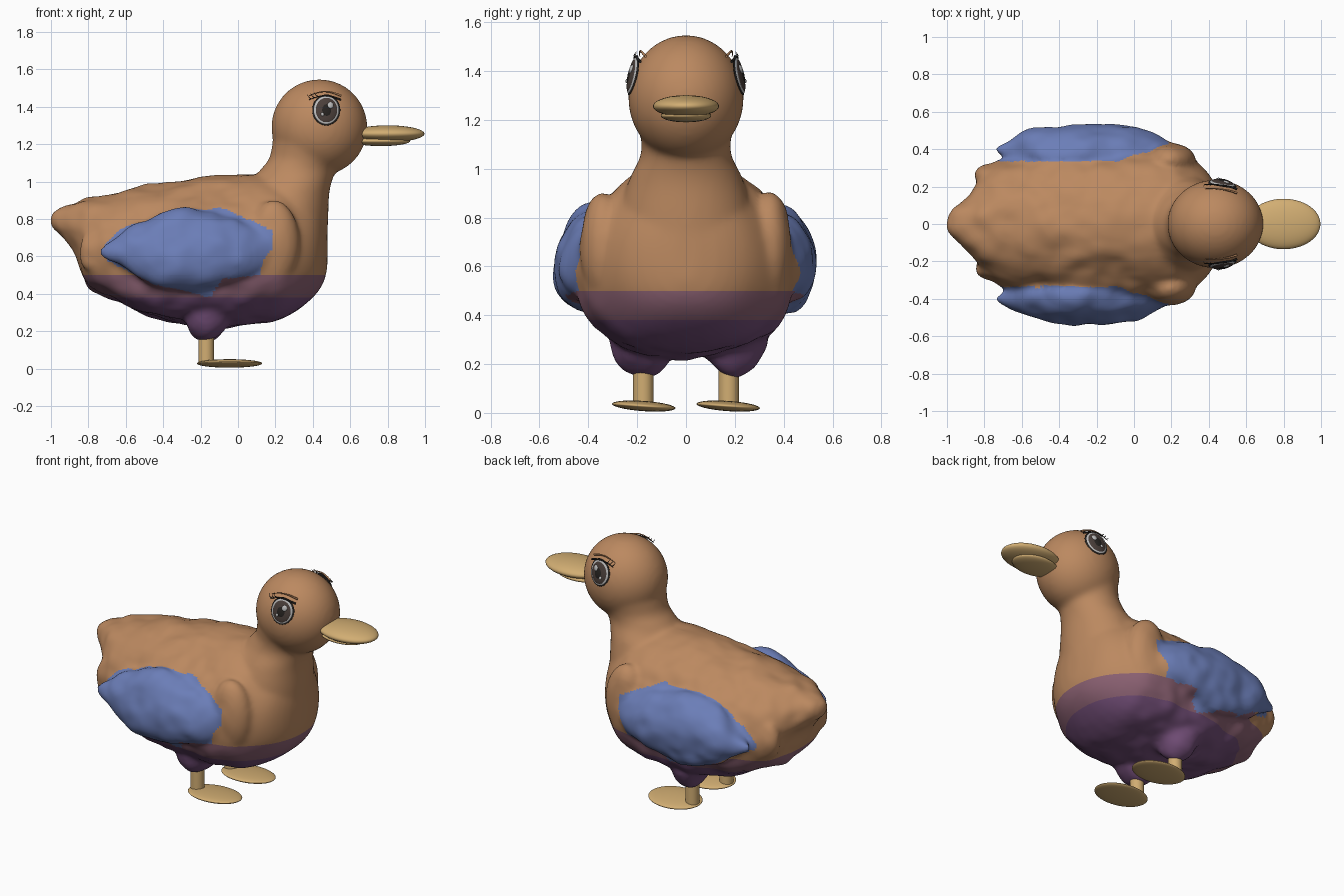
import bpy, bmesh, math
from mathutils import Vector, Matrix, noise

if "Cube" in bpy.data.objects:
    bpy.data.objects.remove(bpy.data.objects["Cube"])


def material(name, rgb):
    m = bpy.data.materials.new(name)
    m.use_nodes = True
    m.diffuse_color = (*rgb, 1)
    m.node_tree.nodes["Principled BSDF"].inputs["Base Color"].default_value = (*rgb, 1)
    return m


brown = material("warm brown", (0.5, 0.25, 0.117))
mauve = material("mauve", (0.26, 0.12, 0.17))
purple = material("dark purple", (0.17, 0.076, 0.187))
blue = material("wing blue", (0.147, 0.207, 0.475))
gold = material("bill gold", (0.64, 0.42, 0.17))
black = material("eye black", (0.02, 0.017, 0.015))
iris = material("iris brown", (0.07, 0.05, 0.043))
pale = material("eye pale grey", (0.5, 0.5, 0.5))


def finish(bm, name, mat, angle=60):
    bmesh.ops.recalc_face_normals(bm, faces=bm.faces)
    mesh = bpy.data.meshes.new(name)
    bm.to_mesh(mesh)
    bm.free()
    ob = bpy.data.objects.new(name, mesh)
    bpy.context.collection.objects.link(ob)
    mesh.materials.append(mat)
    bpy.ops.object.select_all(action='DESELECT')
    ob.select_set(True)
    bpy.context.view_layer.objects.active = ob
    bpy.ops.object.shade_smooth_by_angle(angle=math.radians(angle))
    return ob


def mirror(ob):
    ob.modifiers.new("mirror", 'MIRROR').use_axis = (False, True, False)


def ellipsoid(bm, centre, size, tilt=0):
    mat = Matrix.Translation(centre) @ Matrix.Rotation(tilt, 4, 'X') @ Matrix.Diagonal((*size, 1))
    bmesh.ops.create_uvsphere(bm, u_segments=40, v_segments=24, radius=1, matrix=mat)


def smooth_rows(rows, steps=5):
    """Catmull-Rom interpolation between cross-section rows."""
    rows = [Vector(r) for r in rows]
    out = []
    for i in range(len(rows) - 1):
        a, b, c, d = rows[max(i - 1, 0)], rows[i], rows[i + 1], rows[min(i + 2, len(rows) - 1)]
        for s in range(steps):
            t = s / steps
            m, n = (c - a) / 2, (d - b) / 2
            out.append(b + m * t + (3 * (c - b) - 2 * m - n) * t**2 + (2 * (b - c) + m + n) * t**3)
    return out + [rows[-1]]


def loft(bm, rows, upright=False, y=0, lean=0, low_full=1.0, sides=40):
    """Rows are station, low edge, high edge, half width."""
    rings = []
    for pos, lo, hi, half in smooth_rows(rows):
        ring = []
        for k in range(sides):
            a = 2 * math.pi * k / sides
            ca, sa = math.cos(a), math.sin(a)
            if sa < 0:                      # fuller below the middle
                ca = math.copysign(abs(ca) ** low_full, ca)
            across = half * ca * (1 - lean * sa) if not y else half * ca - lean * sa * math.copysign(half, y)
            along = (lo + hi) / 2 + (hi - lo) / 2 * sa
            ring.append(bm.verts.new((along, across, pos) if upright else (pos, y + across, along)))
        rings.append(ring)
    for r, q in zip(rings, rings[1:]):
        for k in range(sides):
            j = (k + 1) % sides
            bm.faces.new((r[k], r[j], q[j], q[k]))
    bm.faces.new(rings[0])
    bm.faces.new(rings[-1])


HEAD = Vector((0.435, 0, 1.29))
HEAD_R = Vector((0.257, 0.237, 0.257))

# Torso, neck, head and wings, fused into one skin
bm = bmesh.new()
loft(bm, [(-1, .76, .82, .03), (-.97, .71, .865, .09), (-.88, .63, .89, .175), (-.8, .45, .92, .27),
          (-.7, .37, .945, .34), (-.5, .29, .975, .4), (-.25, .235, 1.02, .43), (0, .23, 1.04, .445),
          (.2, .26, 1.03, .425), (.3, .3, 1.0, .36), (.4, .38, .95, .265), (.455, .455, .87, .16),
          (.478, .54, .77, .05)], lean=.13, low_full=.82)
loft(bm, [(.55, .05, .47, .27), (.8, .04, .482, .27), (.95, .06, .49, .235), (1.05, .11, .52, .188),
          (1.12, .165, .56, .185), (1.2, .183, .63, .208), (1.3, .2, .67, .222)], upright=True)
ellipsoid(bm, HEAD, HEAD_R)
for s in (-1, 1):
    loft(bm, [(-.74, .6, .64, .012), (-.63, .54, .71, .07), (-.5, .46, .81, .11), (-.25, .41, .85, .13),
              (0, .47, .8, .115), (.14, .53, .74, .06), (.2, .62, .71, .015)], y=s * .4, lean=.2)
    ellipsoid(bm, (.19, s * .34, .67), (.14, .095, .23))     # shoulder
    ellipsoid(bm, (-.17, s * .185, .31), (.13, .14, .155))   # thigh
    ellipsoid(bm, (-.76, s * .25, .64), (.1, .06, .12))      # tail side feather
body = finish(bm, "body_head_and_wings", brown)
rm = body.modifiers.new("fuse", 'REMESH')
rm.mode, rm.voxel_size = 'VOXEL', 0.016
sm = body.modifiers.new("soften", 'SMOOTH')
sm.factor, sm.iterations = 0.5, 9
for name in ("fuse", "soften"):
    bpy.ops.object.modifier_apply(modifier=name)

# Feathery lumps, fading out towards the smooth chest, neck and head
bm = bmesh.new()
bm.from_mesh(body.data)
bm.normal_update()
clamp = lambda v: max(0, min(1, v))
moves = []
for v in bm.verts:
    w = clamp((.32 - v.co.x) / .3) * clamp((1.08 - v.co.z) / .1)
    n = noise.noise(v.co * 5) * .026 + noise.noise(v.co * 11) * .009
    moves.append(v.co + v.normal * n * w)
for v, co in zip(bm.verts, moves):
    v.co = co

# Colour bands of the underside and the wing patches
for z in (.38, .5):
    bmesh.ops.bisect_plane(bm, geom=bm.verts[:] + bm.edges[:] + bm.faces[:],
                           plane_co=(0, 0, z), plane_no=(0, 0, 1))
WING = [(-.8, .62), (-.68, .71), (-.64, .79), (-.45, .86), (-.2, .89), (-.1, .87), (.05, .8),
        (.19, .73), (.19, .66), (.13, .57), (.12, .5), (-.08, .48), (-.15, .38), (-.3, .42),
        (-.45, .45), (-.62, .54)]


def in_wing(p):
    inside = False
    for (x1, z1), (x2, z2) in zip(WING, WING[1:] + WING[:1]):
        if (z1 > p.z) != (z2 > p.z) and p.x < x1 + (p.z - z1) / (z2 - z1) * (x2 - x1):
            inside = not inside
    return inside


for f in bm.faces:
    c = f.calc_center_median()
    if abs(c.y) > .335 and in_wing(c):
        f.material_index = 3
    elif c.z < .5:
        f.material_index = 1 if c.z > .38 else 2
    f.smooth = True
bm.to_mesh(body.data)
bm.free()
for m in (mauve, purple, blue):
    body.data.materials.append(m)

# Bill
for name, centre, size in (("upper_bill", (.8, 0, 1.256), (.197, .135, .045)),
                           ("lower_bill", (.765, 0, 1.217), (.155, .103, .027))):
    bm = bmesh.new()
    ellipsoid(bm, centre, size)
    finish(bm, name, gold)

# Legs and feet
for s, side in ((-1, "right"), (1, "left")):
    bm = bmesh.new()
    bmesh.ops.create_cone(bm, cap_ends=True, segments=24, radius1=.042, radius2=.042, depth=.22,
                          matrix=Matrix.Translation((-.17, s * .175, .14)))
    finish(bm, side + "_leg", gold)
    bm = bmesh.new()
    ellipsoid(bm, (-.045, s * .173, .028), (.175, .13, .021), tilt=-.07)
    finish(bm, side + "_foot", gold)


def on_head(x, z, lift):
    """Point on the right of the head, flattened vertically around the eye."""
    dx, dz = (x - HEAD.x) / HEAD_R.x, (.093 + .55 * (z - 1.383)) / HEAD_R.z
    return Vector((x, -HEAD_R.y * math.sqrt(1 - dx * dx - dz * dz) - lift, z))


def eye_layer(name, x, z, rx, rz, lift, mat):
    bm = bmesh.new()
    ellipsoid(bm, (0, 0, 0), (1, 1, 1))
    for v in bm.verts:
        v.co = on_head(x + rx * v.co.x, z + rz * v.co.y, lift + .008 * v.co.z)
    mirror(finish(bm, name, mat))


# Eyes, layered from rim to highlights
eye_layer("eye_rims", .472, 1.383, .075, .083, .004, black)
eye_layer("eye_whites", .472, 1.383, .067, .075, .007, pale)
eye_layer("eye_irises", .473, 1.383, .058, .066, .01, iris)
eye_layer("eye_pupils", .474, 1.383, .03, .038, .0125, black)
eye_layer("eye_highlights", .494, 1.408, .016, .018, .015, pale)
eye_layer("eye_small_highlights", .452, 1.36, .009, .01, .015, pale)


def strand(name, points, mat, thick=.003):
    cu = bpy.data.curves.new(name, 'CURVE')
    cu.dimensions, cu.bevel_depth, cu.bevel_resolution = '3D', thick, 1
    sp = cu.splines.new('POLY')
    sp.points.add(len(points) - 1)
    for i, (p, (x, z, lift)) in enumerate(zip(sp.points, points)):
        p.co = (*on_head(x, z, lift), 1)
        p.radius = 1 - .7 * i / (len(points) - 1)
    ob = bpy.data.objects.new(name, cu)
    bpy.context.collection.objects.link(ob)
    cu.materials.append(mat)
    mirror(ob)


# Eyelids and lashes
arc = [(.55 - .17 * t / 8, 1.438 + .022 * math.sin(math.pi * t / 8), .008) for t in range(9)]
strand("upper_lids", arc, black, .006)
strand("lid_creases", [(x, z + .022, -.006) for x, z, _ in arc], brown, .006)
for i in range(3):
    x, z = .39 + .018 * i, 1.443 + .007 * i
    strand("lash_%d" % (i + 1), [(x, z, .008), (x - .012, z + .008, .014), (x - .02, z + .022, .01)], black)
